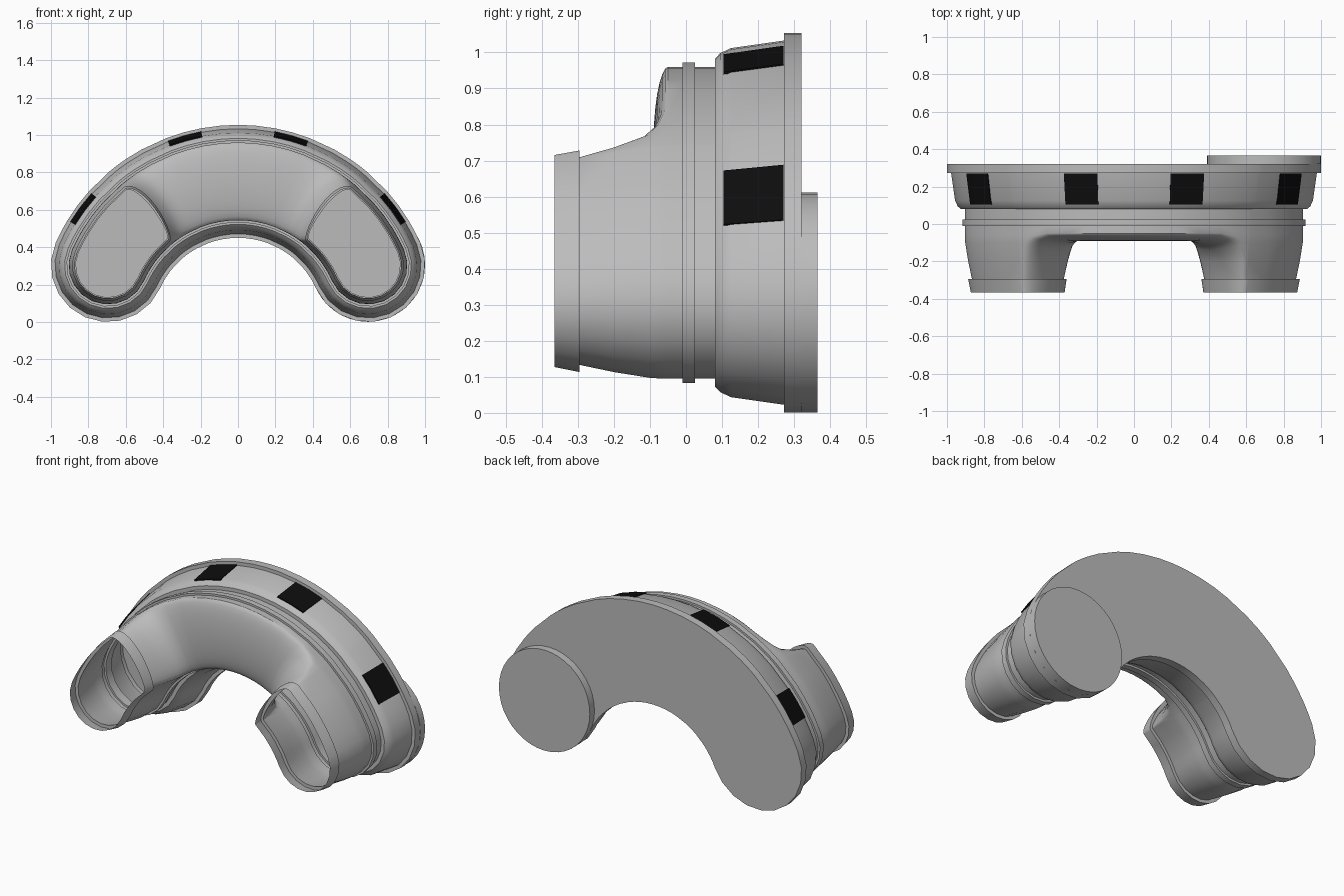
import bpy, bmesh, math

if "Cube" in bpy.data.objects:
    bpy.data.objects.remove(bpy.data.objects["Cube"])

R, END, SX = 0.752, 156.3, 1.01      # centreline radius, end angle, width stretch


def material(name, v):
    m = bpy.data.materials.new(name)
    m.diffuse_color = (v, v, v, 1)
    m.use_nodes = True
    m.node_tree.nodes["Principled BSDF"].inputs["Base Color"].default_value = m.diffuse_color
    return m


grey = material("housing grey", 0.5)
black = material("marking black", 0.004)


def spot(theta, phi, w, y):
    """Point at offset w from the arched centreline, at depth y."""
    a, b = math.radians(theta), math.radians(theta + phi)
    return (SX * (R * math.cos(a) + w * math.cos(b)), y,
            R * math.sin(a) + w * math.sin(b))


def finish(bm, name, mat, angle=32):
    bmesh.ops.remove_doubles(bm, verts=bm.verts, dist=0.0004)
    bmesh.ops.recalc_face_normals(bm, faces=bm.faces)
    me = bpy.data.meshes.new(name)
    bm.to_mesh(me)
    bm.free()
    me.materials.append(mat)
    ob = bpy.data.objects.new(name, me)
    bpy.context.collection.objects.link(ob)
    bpy.ops.object.select_all(action='DESELECT')
    ob.select_set(True)
    bpy.context.view_layer.objects.active = ob
    bpy.ops.object.shade_smooth_by_angle(angle=math.radians(angle))
    return ob


def grid(bm, pts):
    """Skin a grid of points, skipping collapsed corners."""
    vs = {}

    def vert(p):
        k = tuple(round(c, 5) for c in p)
        if k not in vs:
            vs[k] = bm.verts.new(p)
        return vs[k]
    g = [[vert(p) for p in row] for row in pts]
    for a, b in zip(g, g[1:]):
        for i in range(len(a) - 1):
            f = list(dict.fromkeys((a[i], a[i + 1], b[i + 1], b[i])))
            if len(f) > 2 and bm.faces.get(f) is None:
                bm.faces.new(f)
    return g


def mirror_x(bm):
    geom = bm.verts[:] + bm.edges[:] + bm.faces[:]
    new = bmesh.ops.duplicate(bm, geom=geom)["geom"]
    for v in new:
        if isinstance(v, bmesh.types.BMVert):
            v.co.x = -v.co.x


# Wall profile from back to pipe mouth: depth, half width
rows = [(.32, .302), (.272, .302), (.272, .281), (.125, .26), (.095, .246),
        (.08, .23), (.08, .208), (.025, .208), (.025, .22), (-.01, .22),
        (-.01, .208), (-.05, .208), (-.07, .208), (-.1, .206), (-.2, .19),
        (-.295, .17), (-.295, .19), (-.365, .176)]
MOUTH = len(rows) - 1

# Saddle stations from the mouth to the crown:
# wall row, edge angle, sideways bulge, depth at mid width
stations = [(17, 130, 4, -.365), (16, 130, 5, -.295), (15, 130, 3.2, -.295),
            (14, 129, 4, -.2), (13, 127, 4.8, -.14), (12, 124, 4.5, -.107),
            (11, 119, 3, -.094), (11, 111, 0, -.09), (11, 106, 0, -.09),
            (11, 100.8, 0, -.09), (11, 95, 0, -.09), (11, 90, 0, -.09)]

# Half outline: outer arc, rounded end, inner arc
arc = [138.4, 143.6, 148.9, 152.5]
columns = [(t, 0, r) for r, t, _, _ in reversed(stations)]
columns += [(t, 0, MOUTH) for t in arc]
columns += [(END, 18 * i, MOUTH) for i in range(11)]
columns += [(t, 180, MOUTH) for t in reversed(arc)]
columns += [(t, 180, r) for r, t, _, _ in stations]

# Housing: walls, back plate and the saddle joining both pipes
bm = bmesh.new()
walls = [[spot(t, phi, rows[min(i, last)][1], rows[min(i, last)][0])
          for i in range(len(rows))] for t, phi, last in columns]
g = grid(bm, walls)
bm.faces.new(list(dict.fromkeys(col[0] for col in g)))
N = 14
saddle = []
for r, t, bulge, ymid in stations:
    y0, w = rows[r]
    line = []
    for i in range(N + 1):
        c = math.cos(math.pi * i / N)          # denser toward the edges
        f = max(0, 1 - c * c) ** 0.55
        line.append(spot(t - bulge * f, 0, w * c, y0 + (ymid - y0) * f))
    saddle.append(line)
grid(bm, saddle)
mirror_x(bm)
finish(bm, "housing", grey)

# Round plate behind one end
bm = bmesh.new()
cx, cz, rad = 0.695, 0.306, 0.305
ring = [(cx + rad * math.cos(a), cz + rad * math.sin(a))
        for a in (math.tau * i / 40 for i in range(40))]
front = [bm.verts.new((x, .32, z)) for x, z in ring]
back = [bm.verts.new((x, .365, z)) for x, z in ring]
bm.faces.new(front)
bm.faces.new(back)
for i in range(40):
    j = (i + 1) % 40
    bm.faces.new((front[i], front[j], back[j], back[i]))
finish(bm, "round_back_plate", grey)

# Dark marking plates on the skirt
bm = bmesh.new()
for angles in ((100.8, 106, 111), (138.4, 143.6, 148.9)):
    loop = [(.271, .285), (.104, .261), (.104, .254), (.271, .278)]
    grid(bm, [[spot(t, 0, w, y) for y, w in loop + loop[:1]] for t in angles])
    for t in (angles[0], angles[-1]):
        bm.faces.new([bm.verts.new(spot(t, 0, w, y)) for y, w in loop])
mirror_x(bm)
finish(bm, "skirt_markings", black)
